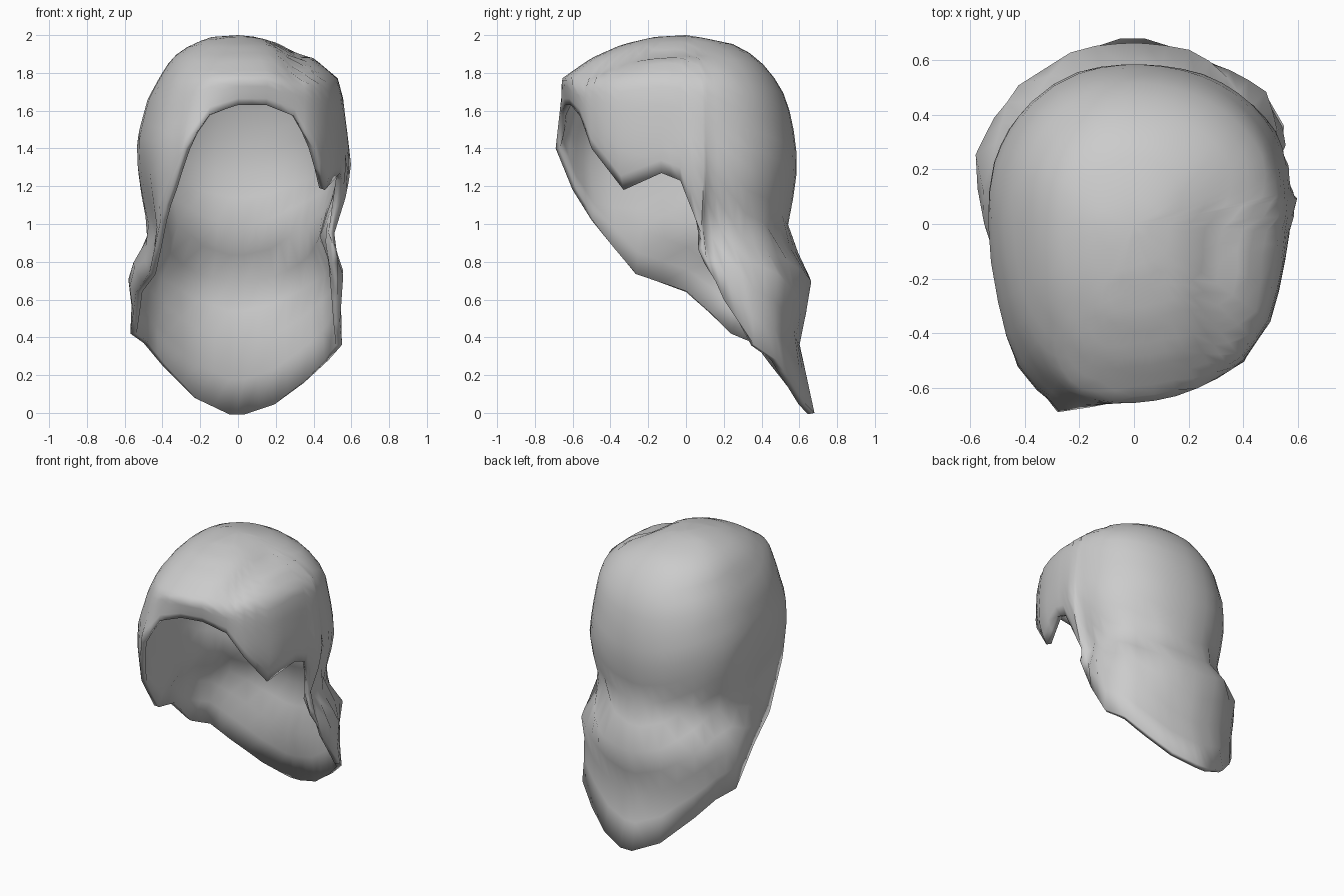
import bpy, bmesh, math
from mathutils import Vector

cube = bpy.data.objects.get("Cube")
if cube:
    bpy.data.objects.remove(cube, do_unlink=True)

# Hair colour
grey = bpy.data.materials.new("hair_grey")
grey.use_nodes = True
colour = (0.6, 0.6, 0.6, 1)
grey.diffuse_color = colour
grey.node_tree.nodes["Principled BSDF"].inputs["Base Color"].default_value = colour

# Hair volume: height, then reach to the right, left, front and back
ENVELOPE = [
    (2.0, 0, 0, 0, 0), (1.99, .14, .1, .17, .07), (1.95, .25, .24, .34, .26),
    (1.88, .35, .4, .5, .38), (1.77, .42, .53, .67, .47), (1.66, .48, .56, .68, .535),
    (1.45, .54, .585, .69, .58), (1.3, .54, .6, .66, .59), (1.15, .52, .57, .6, .57),
    (.94, .48, .5, .52, .53), (.74, .6, .59, .45, .67), (.55, .57, .55, .4, .64),
    (.37, .58, .57, .4, .6), (0, .5, .5, .4, .68)]

# Lower hem, from the middle of the fringe round the left, back and right
HEM = [
    (0, -.64, 1.63), (.15, -.61, 1.63), (.3, -.56, 1.57), (.4, -.5, 1.4), (.46, -.33, 1.18),
    (.54, -.13, 1.27), (.55, -.03, 1.23), (.51, .08, .95), (.53, .11, .8), (.53, .2, .6),
    (.55, .36, .36), (.48, .48, .28), (.35, .56, .16), (.2, .63, .05), (.04, .68, 0),
    (-.05, .68, 0), (-.23, .62, .08), (-.4, .48, .25), (-.5, .38, .37), (-.57, .25, .42),
    (-.54, 0, .64), (-.47, -.27, .74), (-.41, -.5, 1.02), (-.35, -.6, 1.18),
    (-.28, -.69, 1.4), (-.15, -.67, 1.58)]
RINGS = 18
SPLITS = 2


def reach(z, angle):
    """Distance from the axis to the hair volume in one direction."""
    for top, low in zip(ENVELOPE, ENVELOPE[1:]):
        if z >= low[0]:
            break
    k = (z - low[0]) / (top[0] - low[0])
    right, left, front, back = (b + (a - b) * k for a, b in zip(top[1:], low[1:]))
    c, s = math.cos(angle), math.sin(angle)
    rx = max(left if c > 0 else right, 1e-4)
    ry = max(back if s > 0 else front, 1e-4)
    n = 2.2
    return (abs(c / rx) ** n + abs(s / ry) ** n) ** (-1 / n)


def lock(end):
    """Points of one strand line from just below the crown to the hem."""
    angle = math.atan2(end.y, end.x)
    pull = math.hypot(end.x, end.y) / reach(end.z, angle)
    for j in range(1, RINGS + 1):
        t = j / RINGS
        z = 2 - (2 - end.z) * t ** 1.7
        r = reach(z, angle) * (1 + (pull - 1) * t ** 4)
        x, y = r * math.cos(angle), r * math.sin(angle)
        # Parting groove along the left of the crown
        if y < .25 and z > 1.7:
            z -= .035 * math.exp(-((x - .3) / .06) ** 2) * min(1, (.25 - y) * 3)
        yield Vector((x, y, z))


# Hair shell: strand lines joined round the crown
bm = bmesh.new()
crown = bm.verts.new((0, 0, 2))
columns = []
for i, start in enumerate(HEM):
    a, b = Vector(start), Vector(HEM[(i + 1) % len(HEM)])
    for k in range(SPLITS):
        columns.append([bm.verts.new(p) for p in lock(a.lerp(b, k / SPLITS))])
for i, col in enumerate(columns):
    nxt = columns[(i + 1) % len(columns)]
    bm.faces.new((crown, col[0], nxt[0]))
    for j in range(RINGS - 1):
        bm.faces.new((col[j], col[j + 1], nxt[j + 1], nxt[j]))
mesh = bpy.data.meshes.new("hair_shell")
bm.to_mesh(mesh)
bm.free()
mesh.materials.append(grey)
hair = bpy.data.objects.new("hair_shell", mesh)
bpy.context.collection.objects.link(hair)

# Thickness grows inward
solid = hair.modifiers.new("thickness", 'SOLIDIFY')
solid.thickness = .035
solid.offset = -1

bpy.ops.object.select_all(action='DESELECT')
hair.select_set(True)
bpy.context.view_layer.objects.active = hair
bpy.ops.object.shade_smooth_by_angle(angle=math.radians(50))
